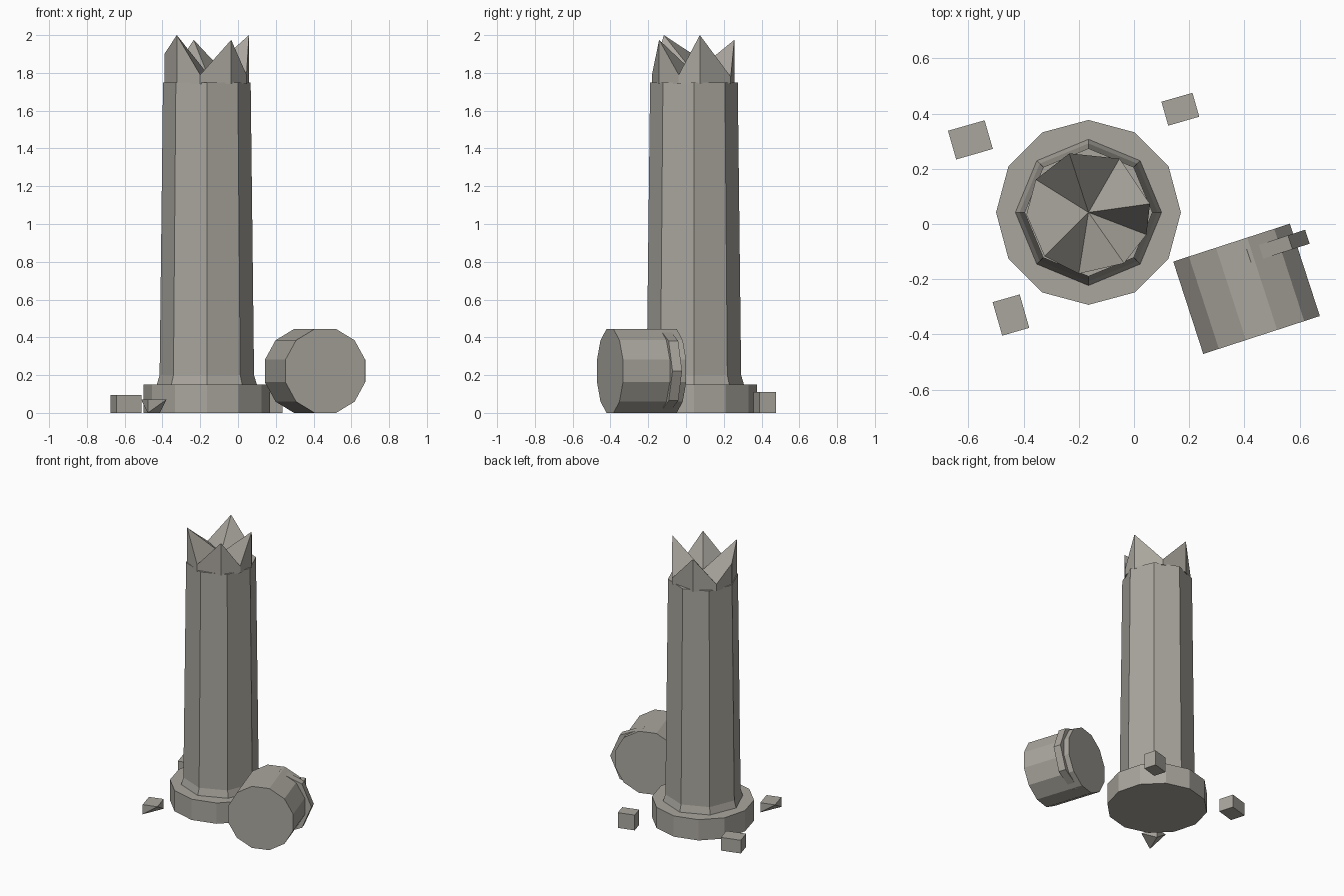
import bpy, bmesh, math
from mathutils import Vector, Matrix

cube = bpy.data.objects.get("Cube")
if cube:
    bpy.data.objects.remove(cube, do_unlink=True)

stone = bpy.data.materials.new("weathered stone")
stone.use_nodes = True
colour = (0.40, 0.38, 0.34, 1)
stone.diffuse_color = colour
bsdf = next(n for n in stone.node_tree.nodes if n.type == 'BSDF_PRINCIPLED')
bsdf.inputs["Base Color"].default_value = colour
bsdf.inputs["Roughness"].default_value = 0.9

CX, CY = -0.165, 0.042


def finish(name, bm, matrix=Matrix()):
    bmesh.ops.recalc_face_normals(bm, faces=bm.faces)
    mesh = bpy.data.meshes.new(name)
    bm.to_mesh(mesh)
    bm.free()
    mesh.materials.append(stone)
    obj = bpy.data.objects.new(name, mesh)
    obj.matrix_world = matrix
    bpy.context.collection.objects.link(obj)
    return obj


def lathe(name, sides, profile, matrix, turn=0.0):
    """Closed faceted solid from (radius, height) pairs."""
    bm = bmesh.new()
    rings = []
    for r, z in profile:
        angles = [turn + math.tau * i / sides for i in range(sides)]
        rings.append([bm.verts.new((r * math.cos(a), r * math.sin(a), z)) for a in angles])
    for low, high in zip(rings, rings[1:]):
        for i in range(sides):
            j = (i + 1) % sides
            bm.faces.new((low[i], low[j], high[j], high[i]))
    bm.faces.new(rings[0])
    bm.faces.new(rings[-1])
    return finish(name, bm, matrix)


def block(name, x, y, size, angle):
    bm = bmesh.new()
    bmesh.ops.create_cube(bm, size=1)
    bmesh.ops.scale(bm, vec=size, verts=bm.verts)
    place = Matrix.Translation((x, y, size[2] / 2)) @ Matrix.Rotation(math.radians(angle), 4, 'Z')
    return finish(name, bm, place)


# Standing column on its round plinth
centre = Matrix.Translation((CX, CY, 0))
lathe("plinth", 12, [(0.335, 0), (0.335, 0.15)], centre)
lathe("column_shaft", 8, [(0.265, 0.15), (0.25, 0.2), (0.232, 1.75)], centre)

# Jagged broken top: a fan of facets falling to a sunken middle
crown = [(8, 2.0), (60, 1.78), (108, 1.975), (148, 1.79), (182, 1.9),
         (225, 2.0), (261, 1.79), (305, 1.975), (339, 1.79)]
bm = bmesh.new()
tips, feet = [], []
for degrees, height in crown:
    a = math.radians(degrees)
    spot = Vector((math.cos(a), math.sin(a), 0)) * 0.225
    tips.append(bm.verts.new(spot + Vector((0, 0, height))))
    feet.append(bm.verts.new(spot + Vector((0, 0, 1.74))))
middle = bm.verts.new((0, 0, 1.8))
for i in range(len(tips)):
    j = (i + 1) % len(tips)
    bm.faces.new((tips[i], tips[j], middle))
    bm.faces.new((feet[i], feet[j], tips[j]))
    bm.faces.new((feet[i], tips[j], tips[i]))
bm.faces.new(feet)
finish("broken_top", bm, centre)

# Fallen drum lying on its side; local z runs to its back end
drum = (Matrix.Translation((0.408, -0.235, 0.222))
        @ Matrix.Rotation(math.radians(18), 4, 'Z')
        @ Matrix.Rotation(math.radians(-90), 4, 'X'))
lathe("fallen_drum", 12, [(0.23, -0.176), (0.23, 0.176)], drum, math.pi / 12)

# Off-centre collar slab showing on one side of the drum
lathe("drum_collar", 8, [(0.223, 0.085), (0.223, 0.138)],
      drum @ Matrix.Translation((0.045, 0, 0)))

# Loose rubble
block("rubble_back_right", -0.593, 0.305, (0.138, 0.108, 0.095), 16)
block("rubble_back_left", 0.168, 0.416, (0.117, 0.09, 0.11), 16)

# Wedge-shaped chip: flat top over a diagonal bottom edge
bm = bmesh.new()
top = [bm.verts.new((sx * 0.051, sy * 0.063, 0.07))
       for sx, sy in ((-1, -1), (1, -1), (1, 1), (-1, 1))]
keel = [bm.verts.new((s * 0.051, s * 0.063, 0)) for s in (-1, 1)]
bm.faces.new(top)
for side in (1, 3):
    bm.faces.new((top[side], keel[0], keel[1]))
    bm.faces.new((top[side], top[0], keel[0]))
    bm.faces.new((top[side], top[2], keel[1]))
finish("rubble_chip", bm, Matrix.Translation((-0.446, -0.33, 0))
       @ Matrix.Rotation(math.radians(16), 4, 'Z'))
